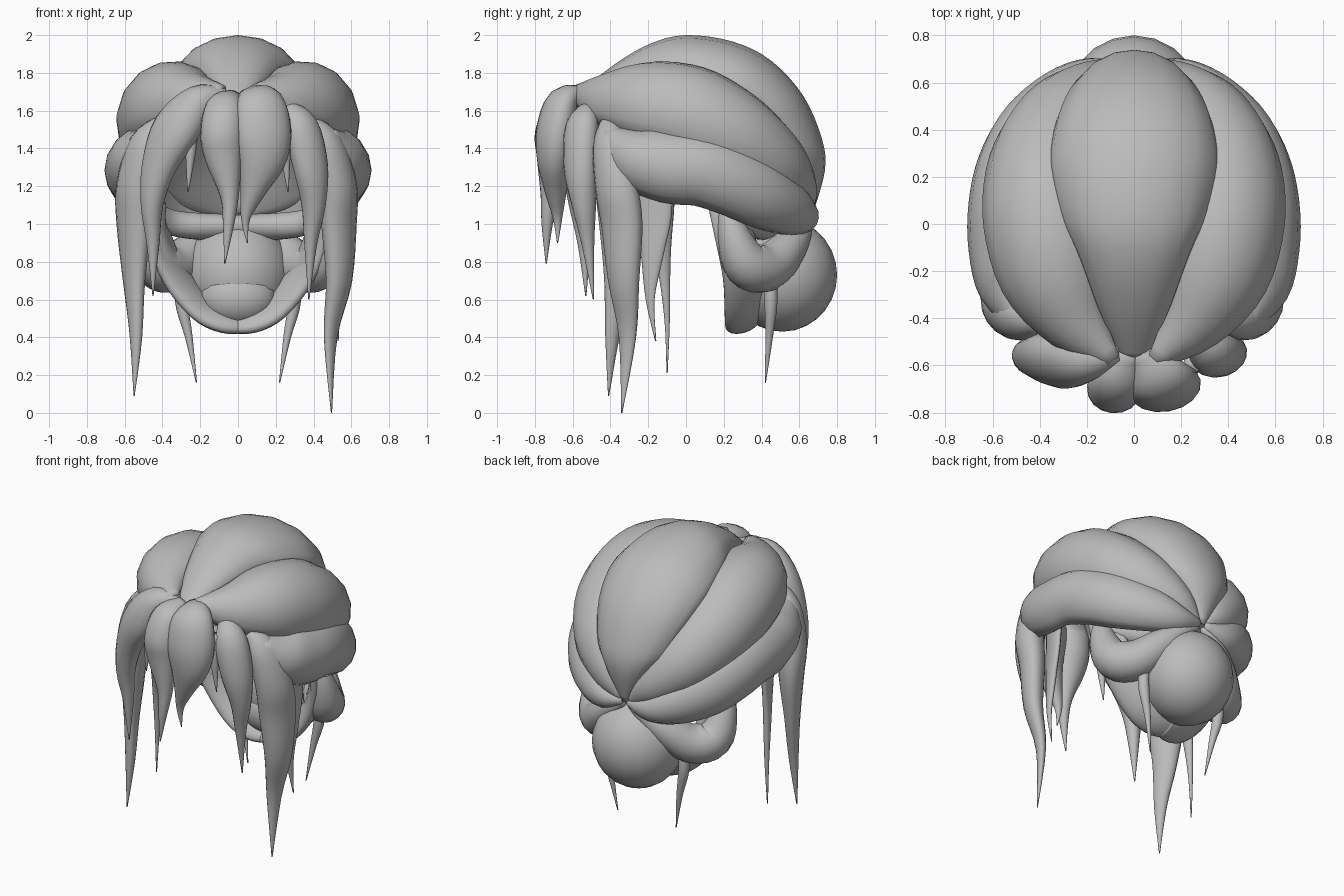
import bpy, bmesh, math
from mathutils import Vector

hair = bpy.data.materials.new("hair_grey")
hair.diffuse_color = (0.5, 0.5, 0.5, 1)
HEAD = Vector((0, 0, 1.1))
SIDES, STEPS = 16, 4


def finish(name, bm):
    bmesh.ops.recalc_face_normals(bm, faces=bm.faces)
    for f in bm.faces:
        f.smooth = True
    me = bpy.data.meshes.new(name)
    bm.to_mesh(me)
    bm.free()
    me.materials.append(hair)
    ob = bpy.data.objects.new(name, me)
    bpy.context.collection.objects.link(ob)
    return ob


def spline(pts):
    # smooth curve through the points; each holds x, y, z, half width, half depth
    pts = [p if len(p) == 5 else p + (p[3],) for p in pts]
    out = []
    for i in range(len(pts) - 1):
        a, b, c, d = (pts[max(i - 1, 0)], pts[i], pts[i + 1],
                      pts[min(i + 2, len(pts) - 1)])
        for s in range(STEPS):
            t = s / STEPS
            out.append([0.5 * (2 * q + (r - p) * t + (2 * p - 5 * q + 4 * r - u) * t * t
                               + (3 * q - p - 3 * r + u) * t ** 3)
                        for p, q, r, u in zip(a, b, c, d)])
    out.append(list(pts[-1]))
    return out


def lock(name, pts, sink=False, inner=1.0):
    # elliptical tube swept along a path, facing away from the head centre;
    # inner scales the depth of the half that faces the head
    rows = spline(pts)
    pos = [Vector(r[:3]) for r in rows]
    bm = bmesh.new()
    rings = []
    for i, r in enumerate(rows):
        tan = (pos[min(i + 1, len(pos) - 1)] - pos[max(i - 1, 0)]).normalized()
        out = pos[i] - HEAD
        out = (out - tan * out.dot(tan)).normalized()
        side = tan.cross(out)
        w, d = max(r[3], 0.003), max(r[4], 0.003)
        c = pos[i] - out * d if sink else pos[i]
        ring = []
        for k in range(SIDES):
            a = 2 * math.pi * k / SIDES
            depth = d * math.sin(a) * (1 if math.sin(a) > 0 else inner)
            ring.append(bm.verts.new(c + side * w * math.cos(a) + out * depth))
        rings.append(ring)
    for r0, r1 in zip(rings, rings[1:]):
        for k in range(SIDES):
            j = (k + 1) % SIDES
            bm.faces.new((r0[k], r0[j], r1[j], r1[k]))
    bm.faces.new(rings[0])
    bm.faces.new(rings[-1])
    return finish(name, bm)


def pair(name, pts, inner=1.0):
    lock(name + "_right", pts, inner=inner)
    lock(name + "_left", [(-p[0],) + p[1:] for p in pts], inner=inner)


def ball(name, loc, size):
    bm = bmesh.new()
    bmesh.ops.create_uvsphere(bm, u_segments=20, v_segments=14, radius=1)
    for v in bm.verts:
        v.co = Vector(a * b for a, b in zip(v.co, size)) + Vector(loc)
    finish(name, bm)


# swept-back crown, hollow inside, meeting above the bun
lock("crown_lock", [
    (0, -.58, 1.68, .06, .03), (0, -.4, 1.83, .16, .1), (0, -.2, 1.95, .24, .17),
    (0, 0, 2.0, .31, .22), (0, .25, 1.965, .36, .25), (0, .45, 1.865, .365, .25),
    (0, .62, 1.68, .33, .22), (0, .72, 1.45, .26, .18), (0, .735, 1.28, .17, .12),
    (0, .67, 1.05, .02, .02)], sink=True, inner=.2)
pair("upper_side_lock", [
    (.08, -.58, 1.7, .04), (.22, -.42, 1.65, .16), (.32, -.22, 1.615, .25),
    (.36, 0, 1.565, .28), (.365, .2, 1.475, .265), (.32, .36, 1.37, .235),
    (.24, .48, 1.27, .195), (.12, .59, 1.15, .12), (.03, .65, 1.06, .02)], inner=.2)
pair("lower_side_lock", [
    (.46, -.43, 1.48, .05), (.49, -.28, 1.36, .165), (.51, -.1, 1.305, .205, .19),
    (.51, .08, 1.285, .205, .19), (.48, .25, 1.225, .2, .18), (.41, .4, 1.15, .185, .165),
    (.29, .54, 1.08, .145, .13), (.16, .62, 1.04, .09), (.02, .655, 1.05, .02)], inner=.15)

# bun and the locks gathered into it
ball("bun", (0, .51, .73), (.29, .29, .3))
ball("nape_roll", (0, .34, .61), (.2, .13, .15))
lock("hairline_rim", [
    (-.44, .24, 1.06, .06, .04), (-.32, .36, 1.0, .07, .06), (0, .43, .98, .07, .1),
    (.32, .36, 1.0, .07, .06), (.44, .24, 1.06, .06, .04)])
pair("ear_loop", [
    (.43, .22, 1.12, .05), (.46, .25, .95, .085), (.43, .32, .79, .125),
    (.34, .43, .77, .125), (.23, .54, .87, .1), (.12, .61, .97, .06),
    (.02, .64, 1.04, .02)])
pair("nape_lock", [
    (.44, .16, 1.15, .06, .03), (.42, .25, .95, .11, .04), (.34, .3, .74, .12, .05),
    (.2, .31, .56, .12, .05), (.08, .31, .49, .11, .05), (-.02, .32, .47, .08, .04)])
pair("nape_wisp", [
    (.28, .44, .8, .03), (.3, .45, .6, .035), (.26, .44, .4, .02), (.22, .42, .16, .003)])

# fringe
lock("fringe_centre_right", [
    (.05, -.54, 1.69, .06, .03), (.11, -.65, 1.65, .13, .08), (.13, -.69, 1.5, .155, .1),
    (.125, -.7, 1.35, .135, .09), (.08, -.69, 1.18, .07, .06), (.04, -.68, 1.03, .025),
    (.05, -.68, .9, .003)])
lock("fringe_centre_left", [
    (-.03, -.55, 1.68, .05, .03), (-.07, -.66, 1.62, .1, .07), (-.085, -.7, 1.48, .115, .1),
    (-.075, -.71, 1.35, .1, .08), (-.045, -.72, 1.15, .05), (-.05, -.735, 1.0, .03),
    (-.07, -.74, .79, .003)])
lock("fringe_side_left", [
    (-.06, -.55, 1.68, .04), (-.2, -.57, 1.64, .1), (-.33, -.58, 1.5, .14, .1),
    (-.42, -.57, 1.3, .1, .08), (-.455, -.56, 1.1, .06), (-.45, -.54, .9, .035),
    (-.45, -.53, .62, .003)])
lock("fringe_side_right", [
    (.25, -.5, 1.62, .04), (.33, -.55, 1.52, .1, .08), (.385, -.56, 1.3, .1, .08),
    (.4, -.54, 1.1, .065), (.385, -.52, .9, .035), (.375, -.49, .6, .003)])
pair("fringe_wisp", [
    (.25, -.59, 1.55, .04), (.25, -.61, 1.4, .03), (.265, -.61, 1.17, .003)])

# long face-framing locks
lock("long_lock_left", [
    (-.4, -.41, 1.53, .05), (-.49, -.4, 1.42, .1, .08), (-.545, -.37, 1.2, .12, .09),
    (-.55, -.35, 1.0, .12, .08), (-.55, -.36, .7, .08, .05), (-.54, -.39, .4, .04, .03),
    (-.55, -.41, .09, .003)])
lock("long_lock_right", [
    (.38, -.41, 1.53, .05), (.47, -.4, 1.42, .1, .08), (.53, -.37, 1.2, .12, .09),
    (.535, -.34, 1.0, .12, .08), (.535, -.33, .7, .09, .06), (.49, -.31, .4, .05, .03),
    (.495, -.34, 0, .003)])

# broad thin locks at the temples
lock("temple_lock_right", [
    (.5, -.17, 1.28, .1, .04), (.51, -.17, 1.05, .1, .03), (.52, -.18, .82, .06, .025),
    (.525, -.19, .6, .025, .015), (.53, -.16, .38, .003)])
lock("temple_lock_left", [
    (-.5, -.15, 1.28, .1, .04), (-.51, -.15, 1.05, .09, .03), (-.53, -.12, .8, .04, .025),
    (-.54, -.1, .5, .015), (-.545, -.1, .21, .003)])
